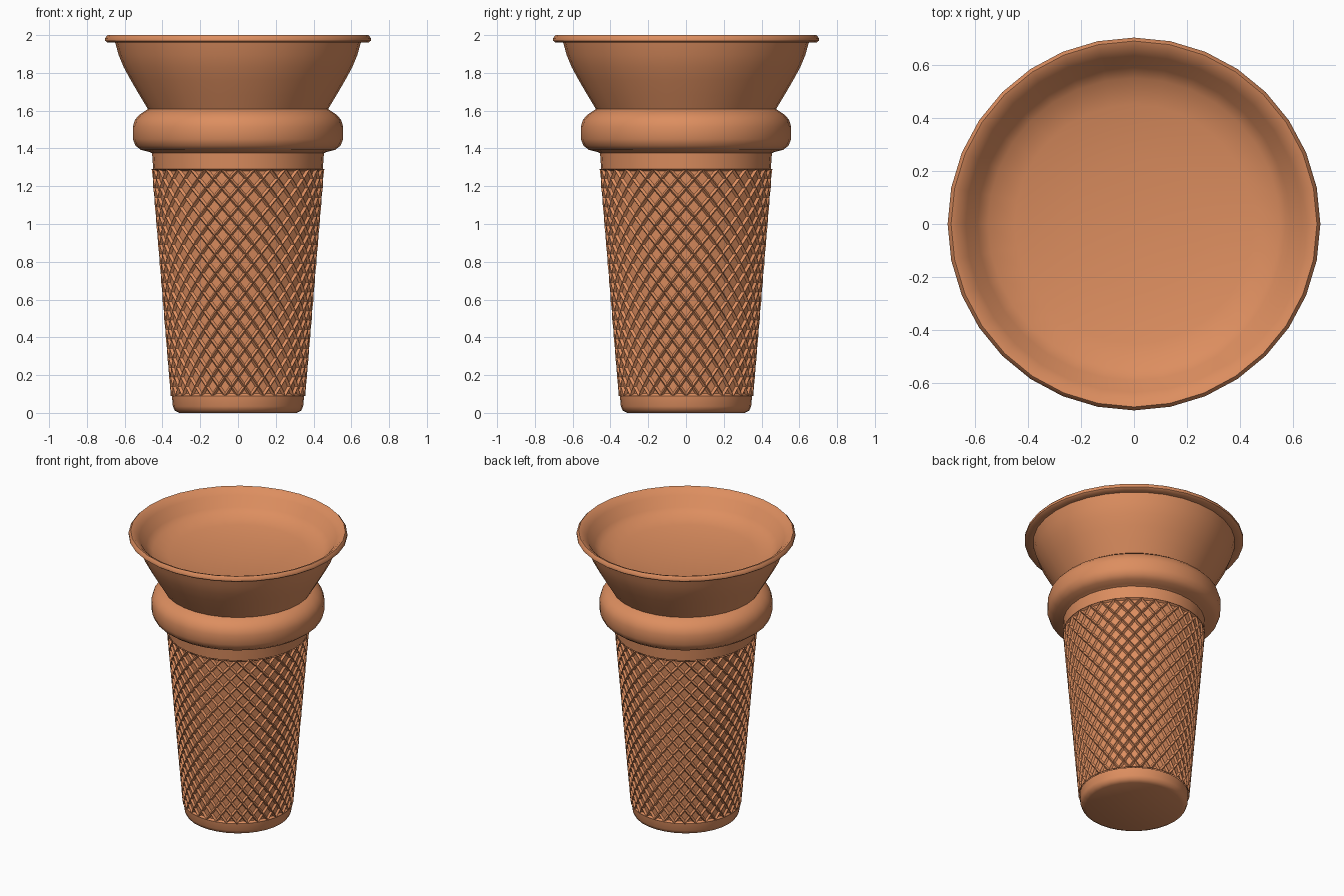
import bpy, bmesh, math

old = bpy.data.objects.get("Cube")
if old:
    bpy.data.objects.remove(old, do_unlink=True)

SIDES = 32
wafer = bpy.data.materials.new("wafer_brown")
wafer.use_nodes = True
wafer.diffuse_color = (0.72, 0.27, 0.115, 1)
wafer.node_tree.nodes["Principled BSDF"].inputs["Base Color"].default_value = wafer.diffuse_color


def finish(name, bm, angle):
    bmesh.ops.recalc_face_normals(bm, faces=bm.faces)
    mesh = bpy.data.meshes.new(name)
    bm.to_mesh(mesh)
    bm.free()
    mesh.materials.append(wafer)
    obj = bpy.data.objects.new(name, mesh)
    bpy.context.collection.objects.link(obj)
    bpy.ops.object.select_all(action='DESELECT')
    obj.select_set(True)
    bpy.context.view_layer.objects.active = obj
    bpy.ops.object.shade_smooth_by_angle(angle=math.radians(angle))
    return obj


def ring(bm, r, z, offset=0.0):
    step = math.tau / SIDES
    return [bm.verts.new((r * math.cos((i + offset) * step),
                          r * math.sin((i + offset) * step), z)) for i in range(SIDES)]


def lathe(name, profile, angle=50):
    # Revolve (radius, height) points; radius 0 becomes a pole
    bm = bmesh.new()
    rows = [[bm.verts.new((0, 0, z))] * SIDES if r == 0 else ring(bm, r, z) for r, z in profile]
    for a, b in zip(rows, rows[1:]):
        for i in range(SIDES):
            j = (i + 1) % SIDES
            bm.faces.new(list(dict.fromkeys((a[i], a[j], b[j], b[i]))))
    return finish(name, bm, angle)


# Plain foot with a rounded lower edge
lathe("foot", [(0, 0), (0.31, 0), (0.335, 0.012), (0.345, 0.035), (0.35, 0.09), (0.33, 0.09)])

# Collar: narrow neck band, then the fat drip ring
lathe("collar", [(0.42, 1.29), (0.449, 1.29), (0.455, 1.375), (0.475, 1.383), (0.515, 1.393),
                 (0.543, 1.415), (0.557, 1.45), (0.557, 1.515), (0.545, 1.553),
                 (0.52, 1.58), (0.475, 1.61), (0.46, 1.61)])

# Flared cup with a rolled rim and a shallow dished floor
lathe("cup", [(0.475, 1.605), (0.52, 1.68), (0.567, 1.76), (0.605, 1.83), (0.632, 1.895),
              (0.65, 1.96), (0.69, 1.96), (0.703, 1.97), (0.703, 1.985), (0.69, 2.0),
              (0.67, 1.993), (0.635, 1.96), (0.59, 1.895), (0.55, 1.86),
              (0.45, 1.835), (0.25, 1.81), (0, 1.80)])

# Waffle wall: staggered rings make diamonds, each sunk to leave raised ribs
bm = bmesh.new()
ROWS = 24
LOW, HIGH = 0.09, 1.29
rows = []
for k in range(ROWS + 1):
    t = k / ROWS
    rows.append(ring(bm, 0.357 + 0.1 * t, LOW + (HIGH - LOW) * t, 0.5 * (k % 2)))
for k in range(ROWS + 1):
    shift = k % 2
    for i in range(SIDES):
        left, right = rows[k][i], rows[k][(i + 1) % SIDES]
        mid = (i + shift) % SIDES
        corners = [left]
        if k > 0:
            corners.append(rows[k - 1][mid])
        corners.append(right)
        if k < ROWS:
            corners.append(rows[k + 1][mid])
        bm.faces.new(corners)
bmesh.ops.recalc_face_normals(bm, faces=bm.faces)
bmesh.ops.inset_individual(bm, faces=bm.faces[:], thickness=0.010, depth=-0.013,
                           use_even_offset=True)
finish("waffle_wall", bm, 25)
